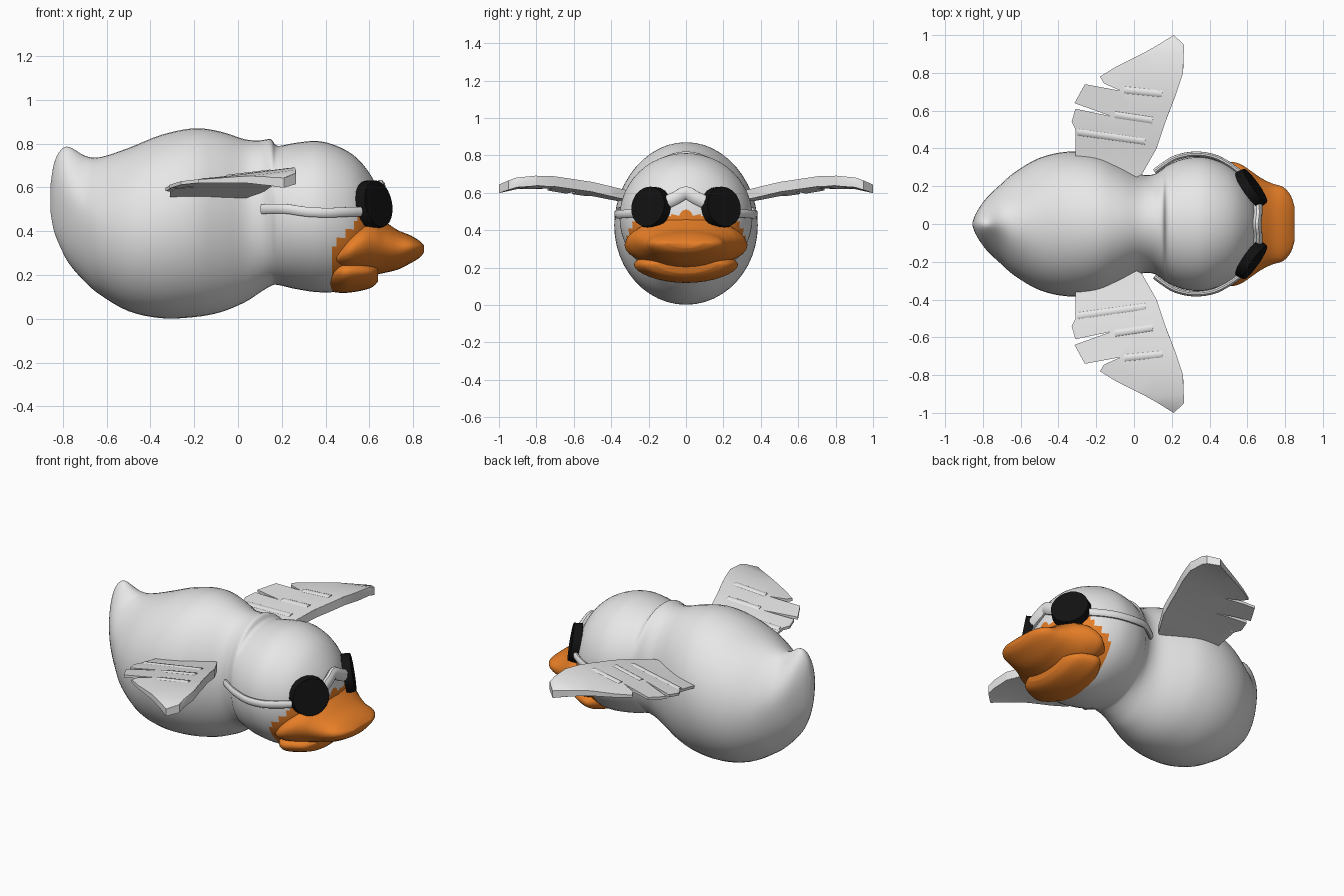
import bpy, bmesh, math
from mathutils import Vector, Matrix

if "Cube" in bpy.data.objects:
    bpy.data.objects.remove(bpy.data.objects["Cube"])


def material(name, rgb):
    m = bpy.data.materials.new(name)
    m.use_nodes = True
    m.diffuse_color = (*rgb, 1)
    m.node_tree.nodes["Principled BSDF"].inputs["Base Color"].default_value = (*rgb, 1)
    return m


GREY = material("soft grey", (0.8, 0.8, 0.8))
ORANGE = material("bill orange", (0.8, 0.21, 0.02))
BLACK = material("lens black", (0.006, 0.006, 0.006))


def finish(bm, name, *mats, angle=40, mirror=False):
    bmesh.ops.recalc_face_normals(bm, faces=bm.faces)
    me = bpy.data.meshes.new(name)
    bm.to_mesh(me)
    bm.free()
    ob = bpy.data.objects.new(name, me)
    bpy.context.collection.objects.link(ob)
    for m in mats:
        me.materials.append(m)
    bpy.ops.object.select_all(action='DESELECT')
    ob.select_set(True)
    bpy.context.view_layer.objects.active = ob
    bpy.ops.object.shade_smooth_by_angle(angle=math.radians(angle))
    if mirror:
        mod = ob.modifiers.new("mirror", 'MIRROR')
        mod.use_axis = (False, True, False)
        mod.use_mirror_merge = False
    return ob


def spline(points, steps):
    """Smooth path through points of any dimension."""
    out = []
    for i in range(len(points) - 1):
        a, b, c, d = (points[max(0, min(len(points) - 1, i + k))] for k in (-1, 0, 1, 2))
        for s in range(steps):
            t = s / steps
            out.append([0.5 * (2 * q + (r - p) * t + (2 * p - 5 * q + 4 * r - u) * t * t
                               + (3 * q - p - 3 * r + u) * t ** 3)
                        for p, q, r, u in zip(a, b, c, d)])
    return out + [list(points[-1])]


def skin(bm, rings):
    rows = [[bm.verts.new(p) for p in ring] for ring in rings]
    n = len(rows[0])
    for a, b in zip(rows, rows[1:]):
        for i in range(n):
            bm.faces.new((a[i], a[(i + 1) % n], b[(i + 1) % n], b[i]))
    bm.faces.new(rows[0])
    bm.faces.new(rows[-1])


def loft(sections, sides=48, steps=4, sag=0):
    """Sections along x: x, bottom, top, half width, pinch of the upper half."""
    bm = bmesh.new()
    rings = []
    for x, lo, hi, w, pinch in spline(sections, steps):
        ring = []
        for i in range(sides):
            a = 2 * math.pi * i / sides
            c, s = math.cos(a), math.sin(a)
            y = w * c * (1 - pinch * max(0, s) ** 2)
            ring.append((x, y, (lo + hi) / 2 + (hi - lo) / 2 * s + sag * c * c))
        rings.append(ring)
    skin(bm, rings)
    return bm


def tube(points, wide, tall, sides=10):
    bm = bmesh.new()
    path = [Vector(p) for p in spline(points, 4)]
    rings = []
    for i, p in enumerate(path):
        t = (path[min(i + 1, len(path) - 1)] - path[max(i - 1, 0)]).normalized()
        side = t.cross(Vector((0, 0, 1))).normalized()
        up = side.cross(t)
        rings.append([p + side * wide * math.cos(k * math.tau / sides)
                      + up * tall * math.sin(k * math.tau / sides) for k in range(sides)])
    skin(bm, rings)
    return bm


# Body, upturned tail and head in one skin; lower face is orange
bm = loft([
    (-.855, .48, .62, .01, 0), (-.84, .40, .71, .05, .1), (-.81, .325, .77, .10, .3),
    (-.77, .25, .785, .15, .5), (-.70, .17, .745, .215, .4), (-.63, .11, .738, .275, .2),
    (-.50, .035, .78, .35, 0), (-.35, .003, .84, .383, 0), (-.20, .008, .87, .37, 0),
    (-.08, .03, .855, .32, 0), (.03, .075, .82, .265, 0), (.10, .12, .815, .262, 0),
    (.15, .15, .82, .29, 0), (.18, .155, .79, .313, 0), (.26, .137, .803, .345, 0),
    (.36, .122, .812, .355, 0), (.45, .124, .79, .332, 0), (.53, .15, .745, .288, 0),
    (.59, .20, .68, .225, 0), (.635, .28, .60, .14, 0), (.655, .40, .51, .04, 0)])
for f in bm.faces:
    c = f.calc_center_median()
    if c.x > .42 and c.z < min(.48, .30 + (c.x - .42) * 1.25):
        f.material_index = 1
finish(bm, "body_and_head", GREY, ORANGE, angle=60)

# Bill
finish(loft([
    (.44, .22, .31, .27, 0), (.50, .20, .40, .325, .1), (.56, .195, .465, .318, .2),
    (.62, .20, .478, .28, .2), (.67, .21, .445, .245, .1), (.73, .225, .405, .215, 0),
    (.79, .255, .38, .195, 0), (.83, .28, .355, .15, 0), (.85, .305, .335, .09, 0)],
    sides=32, sag=.01), "upper_bill", ORANGE, angle=50)
finish(loft([
    (.42, .125, .25, .20, 0), (.48, .118, .27, .275, 0), (.55, .126, .27, .26, 0),
    (.61, .143, .25, .22, 0), (.64, .17, .23, .16, 0)],
    sides=32, sag=.02), "lower_bill", ORANGE, angle=50)

# Wings: feathered outline, cut into strips and bent
outline = [(-.05, .22), (.04, .26), (.12, .40), (.17, .55), (.22, .68), (.26, .80), (.265, .95),
           (.21, 1), (.13, .95), (.05, .905), (-.10, .83), (-.18, .78), (-.16, .745),
           (-.07, .705), (-.26, .74), (-.315, .64), (-.12, .57), (-.31, .61), (-.33, .54),
           (-.31, .50), (-.31, .36), (-.20, .26)]
lift = [(.2, .60), (.35, .625), (.5, .66), (.75, .695), (.9, .685), (1.01, .655)]


def wing_top(x, y):
    for (a, za), (b, zb) in zip(lift, lift[1:]):
        if y <= b:
            z = za + (zb - za) * (y - a) / (b - a)
            break
    behind = max(0, .02 + .3 * y - x)
    return z - .13 * behind, max(.016, .055 - .09 * behind)


bm = bmesh.new()
bm.faces.new([bm.verts.new((x, y, 0)) for x, y in outline])
for axis, cuts in ((1, range(3, 10)), (0, range(-3, 3))):
    for k in cuts:
        no = Vector((0, 0, 0))
        no[axis] = 1
        bmesh.ops.bisect_plane(bm, geom=bm.verts[:] + bm.edges[:] + bm.faces[:],
                               plane_co=no * (k / 10 + .005), plane_no=no)
top = bm.verts[:]
new = bmesh.ops.extrude_face_region(bm, geom=bm.faces[:], use_keep_orig=True)["geom"]
under = {v for v in new if isinstance(v, bmesh.types.BMVert)}
for v in bm.verts:
    z, thick = wing_top(v.co.x, v.co.y)
    v.co.z = z - (thick if v in under else 0)
rim = [e for e in bm.edges if len(e.link_faces) == 2 and e.calc_face_angle(0) > 1
       and e.verts[0].co.x > .02 + .15 * e.verts[0].co.y]
bmesh.ops.bevel(bm, geom=rim, offset=.014, segments=2, affect='EDGES', clamp_overlap=True)
finish(bm, "wings", GREY, mirror=True)

# Raised feather ridges on the wings
for i, (a, b) in enumerate((((-.30, .49), (.06, .44)), ((-.10, .58), (.10, .55)),
                            ((-.05, .71), (.15, .69)))):
    pts = []
    for t in (0, .5, 1):
        x, y = a[0] + (b[0] - a[0]) * t, a[1] + (b[1] - a[1]) * t
        pts.append((x, y, wing_top(x, y)[0] - .006))
    finish(tube(pts, .022, .011, 8), f"feather_ridge_{i + 1}", GREY, mirror=True)

# Sunglasses: tilted lenses, side arms and bridge
bm = bmesh.new()
bmesh.ops.create_cone(bm, cap_ends=True, segments=20, radius1=.115, radius2=.108, depth=.05)
bm.transform(Matrix.Translation((.622, .19, .522)) @ Matrix.Rotation(math.radians(35), 4, 'Z')
             @ Matrix.Rotation(math.radians(80), 4, 'Y'))
finish(bm, "lenses", BLACK, mirror=True)
finish(tube([(.56, .275, .49), (.50, .318, .488), (.42, .357, .485), (.32, .370, .488),
             (.22, .350, .502), (.15, .308, .503), (.11, .278, .50)], .014, .023),
       "side_arms", GREY, mirror=True)
finish(tube([(.655, -.11, .545), (.655, -.05, .575), (.65, 0, .60), (.655, .05, .575),
             (.655, .11, .545)], .024, .036), "bridge", GREY)
